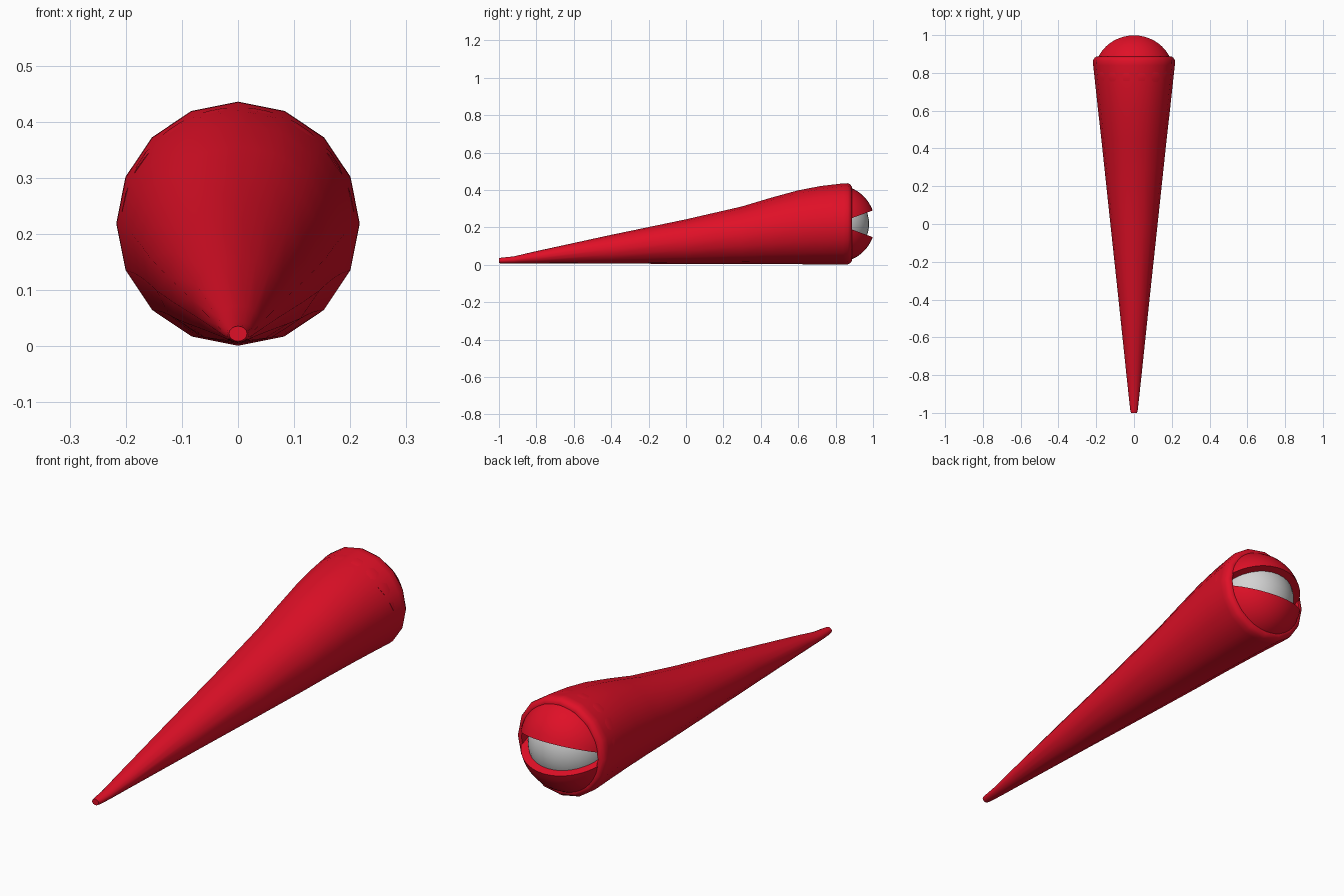
import bpy, bmesh, math

if "Cube" in bpy.data.objects:
    bpy.data.objects.remove(bpy.data.objects["Cube"])

def material(name, col):
    m = bpy.data.materials.new(name)
    m.diffuse_color = (*col, 1)
    m.use_nodes = True
    m.node_tree.nodes["Principled BSDF"].inputs["Base Color"].default_value = m.diffuse_color
    return m

RED = material("red", (0.74, 0.005, 0.02))
WHITE = material("white", (0.65, 0.65, 0.65))
EYE_Y, EYE_Z = 0.803, 0.219

def finish(name, bm, mat, angle=40):
    bmesh.ops.recalc_face_normals(bm, faces=bm.faces)
    me = bpy.data.meshes.new(name)
    bm.to_mesh(me)
    bm.free()
    me.materials.append(mat)
    ob = bpy.data.objects.new(name, me)
    bpy.context.collection.objects.link(ob)
    bpy.context.view_layer.objects.active = ob
    ob.select_set(True)
    bpy.ops.object.shade_smooth_by_angle(angle=math.radians(angle))
    ob.select_set(False)
    return ob

# tapered body: (y, half width, bottom z, top z), ending in a rounded rim and socket
rings = [(-1.0, 0.016, 0.009, 0.036), (-0.985, 0.02, 0.007, 0.038), (-0.92, 0.027, 0.007, 0.045),
         (-0.8, 0.040, 0.007, 0.073), (-0.4, 0.082, 0.006, 0.160), (0.0, 0.125, 0.005, 0.243),
         (0.3, 0.157, 0.004, 0.312), (0.45, 0.173, 0.004, 0.357), (0.6, 0.190, 0.003, 0.398),
         (0.72, 0.203, 0.002, 0.421), (0.84, 0.216, 0.001, 0.435), (0.866, 0.217, 0.002, 0.436)]
for y, r in [(0.88, 0.209), (0.888, 0.196), (0.886, 0.188), (0.80, 0.186)]:
    rings.append((y, r, EYE_Z - r, EYE_Z + r))
bm = bmesh.new()
loops = []
for y, w, lo, hi in rings:
    loops.append([bm.verts.new((w * math.cos(i * math.tau / 16), y,
                                (lo + hi) / 2 + (hi - lo) / 2 * math.sin(i * math.tau / 16)))
                  for i in range(16)])
for a, b in zip(loops, loops[1:]):
    for i in range(16):
        j = (i + 1) % 16
        bm.faces.new((a[i], a[j], b[j], b[i]))
bm.faces.new(loops[0])
bm.faces.new(loops[-1])
finish("tapered_body", bm, RED, 60)

# eyeball set in the socket
bm = bmesh.new()
bmesh.ops.create_uvsphere(bm, u_segments=32, v_segments=20, radius=0.176)
bmesh.ops.translate(bm, verts=bm.verts, vec=(0, EYE_Y, EYE_Z))
finish("eyeball", bm, WHITE)

# eyelids: sphere wedges hinged about the x axis through the eye centre
def eyelid(name, side, radius=0.208):
    bm = bmesh.new()
    n, m = 24, 12
    poles = [bm.verts.new((s * radius, EYE_Y, EYE_Z)) for s in (-1, 1)]
    arcs = []
    for k in range(m + 1):
        a = math.radians(20 + 90 * k / m)
        arcs.append([poles[0]] + [bm.verts.new((
            -radius * math.cos(math.pi * i / n),
            EYE_Y + radius * math.sin(math.pi * i / n) * math.cos(a),
            EYE_Z + side * radius * math.sin(math.pi * i / n) * math.sin(a)))
            for i in range(1, n)] + [poles[1]])
    for p, q in zip(arcs, arcs[1:]):
        for i in range(n):
            bm.faces.new(list(dict.fromkeys((p[i], p[i + 1], q[i + 1], q[i]))))
    bm.faces.new(arcs[0])
    bm.faces.new(arcs[-1])
    finish(name, bm, RED)

eyelid("upper_eyelid", 1)
eyelid("lower_eyelid", -1)
